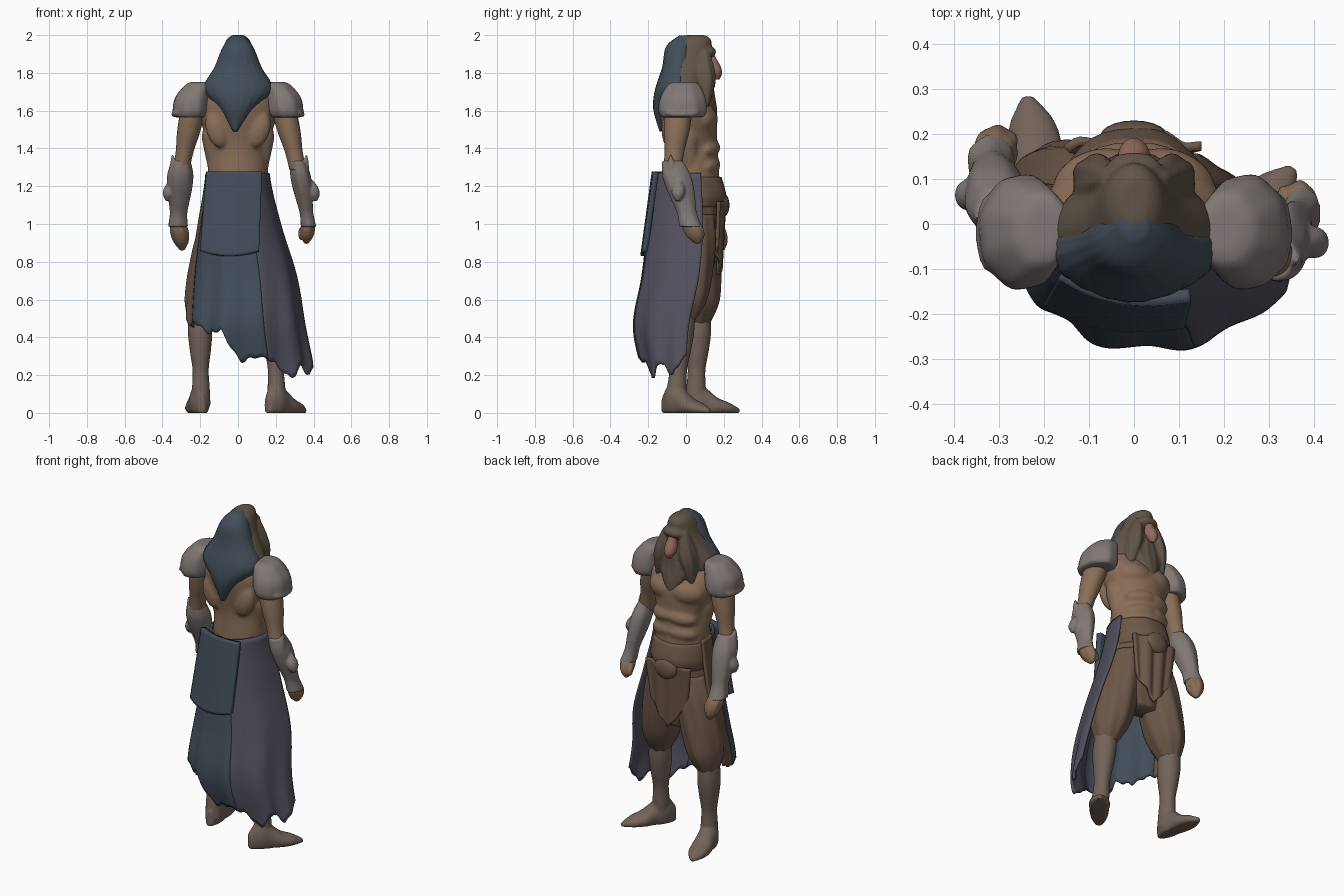
import bpy, bmesh, math
from mathutils import Matrix, Vector

if "Cube" in bpy.data.objects:
    bpy.data.objects.remove(bpy.data.objects["Cube"])


def mat(name, *c):
    m = bpy.data.materials.new(name)
    m.diffuse_color = (*c, 1)
    m.use_nodes = True
    m.node_tree.nodes["Principled BSDF"].inputs["Base Color"].default_value = m.diffuse_color
    return m


SLATE = mat("slate cloth", .055, .075, .10)
PURPLE = mat("purple cloth", .085, .08, .11)
BROWN = mat("brown cloth", .15, .095, .065)
SKIN = mat("skin", .25, .155, .095)
HAIR = mat("brown hair", .12, .09, .065)
NOSE = mat("ruddy skin", .30, .15, .11)
ARMOR = mat("worn grey armour", .22, .19, .18)
BOOT = mat("boot leather", .17, .125, .10)


def finish(name, bm, material):
    bmesh.ops.recalc_face_normals(bm, faces=bm.faces)
    me = bpy.data.meshes.new(name)
    bm.to_mesh(me)
    bm.free()
    for p in me.polygons:
        p.use_smooth = True
    ob = bpy.data.objects.new(name, me)
    bpy.context.collection.objects.link(ob)
    me.materials.append(material)
    return ob


def fuse(name, parts, voxel=.009, smooth=6):
    """Join parts and melt them into one sculpted skin."""
    bpy.context.view_layer.update()
    bpy.ops.object.select_all(action='DESELECT')
    for p in parts:
        p.select_set(True)
    bpy.context.view_layer.objects.active = parts[0]
    bpy.ops.object.join()
    ob = parts[0]
    ob.name = name
    r = ob.modifiers.new("melt", 'REMESH')
    r.mode, r.voxel_size, r.use_smooth_shade = 'VOXEL', voxel, True
    s = ob.modifiers.new("soften", 'SMOOTH')
    s.factor, s.iterations = .5, smooth


def smooth_at(R, t):
    """Catmull-Rom value of a list of vectors at t in 0..1."""
    x = t * (len(R) - 1)
    i = min(int(x), len(R) - 2)
    t = x - i
    a, b, c, d = R[max(i - 1, 0)], R[i], R[i + 1], R[min(i + 2, len(R) - 1)]
    return .5 * (2 * b + (c - a) * t + (2 * a - 5 * b + 4 * c - d) * t * t + (3 * b - a - 3 * c + d) * t ** 3)


def loft(name, rings, material, n=32, M=Matrix(), amp=0, k=9):
    """Skin smoothly interpolated elliptical rings (x, y, z, rx, ry)."""
    R = [Vector(r) for r in rings]
    steps = 5 * (len(R) - 1)
    bm = bmesh.new()
    loops = []
    for i in range(steps + 1):
        r = smooth_at(R, i / steps)
        loop = []
        for j in range(n):
            a = 2 * math.pi * j / n
            f = 1 + amp * math.cos(k * a + 9 * r[2])
            p = M @ Vector((r[0] + r[3] * f * math.cos(a), r[1] + r[4] * f * math.sin(a), r[2]))
            loop.append(bm.verts.new((p.x, p.y, max(p.z, 0))))
        loops.append(loop)
    for A, B in zip(loops, loops[1:]):
        for j in range(n):
            bm.faces.new((A[j], A[(j + 1) % n], B[(j + 1) % n], B[j]))
    bm.faces.new(loops[0])
    bm.faces.new(loops[-1])
    return finish(name, bm, material)


def body(name, rows, material, **kw):
    """Loft from rows of (z, half width, back y, front y)."""
    return loft(name, [(0, (b + f) / 2, z, w, (f - b) / 2) for z, w, b, f in rows], material, n=48, **kw)


def limb(name, a, b, radii, material, scale=1, **kw):
    """Straight limb from a to b with evenly spaced radii."""
    a, b, m = Vector(a), Vector(b), len(radii) - 1
    return loft(name, [(*a.lerp(b, i / m), r * scale, r * 1.1) for i, r in enumerate(radii)], material, **kw)


def blob(name, c, r, material, rot=(0, 0, 0)):
    bm = bmesh.new()
    bmesh.ops.create_uvsphere(bm, u_segments=20, v_segments=12, radius=1)
    ob = finish(name, bm, material)
    ob.location, ob.scale, ob.rotation_euler = c, r, rot
    return ob


def sheet(name, f, material, nu=30, nv=30, u0=0, u1=1, thick=.015):
    bm = bmesh.new()
    g = [[bm.verts.new(f(u0 + (u1 - u0) * i / nu, j / nv)) for j in range(nv + 1)] for i in range(nu + 1)]
    for i in range(nu):
        for j in range(nv):
            bm.faces.new((g[i][j], g[i + 1][j], g[i + 1][j + 1], g[i][j + 1]))
    s = finish(name, bm, material).modifiers.new("thickness", 'SOLIDIFY')
    s.thickness, s.offset = thick, 0


# torso, belt and trouser seat (the figure looks toward +y)
torso = [body("torso", [(1.1, .165, -.12, .18), (1.3, .16, -.11, .175), (1.42, .157, -.11, .165),
                        (1.58, .208, -.14, .16), (1.68, .18, -.135, .11), (1.77, .08, -.09, .09)], SKIN)]
body("belt", [(1.09, .17, -.13, .195), (1.15, .178, -.14, .215), (1.25, .165, -.13, .19)], BROWN, amp=.012, k=7)
blob("belt_buckle", (0, .195, 1.1), (.075, .035, .065), BROWN)
body("trouser_seat", [(1.15, .16, -.12, .18), (.92, .195, -.1, .17), (.79, .17, -.05, .15), (.72, .09, 0, .13)],
     BROWN, amp=.02, k=11)

# head, hood of hair, beard, nose
hair = [body("hair_hood", [(2, .03, .0, .1), (1.97, .064, -.05, .135), (1.87, .102, -.1, .125),
                           (1.73, .18, -.14, .11), (1.66, .165, -.155, .11), (1.61, .11, -.16, .09)], HAIR),
        body("beard", [(1.82, .05, .05, .14), (1.7, .1, .04, .15), (1.6, .06, .08, .165), (1.54, .015, .12, .16)],
             HAIR, amp=.05, k=12),
        blob("brow", (0, .125, 1.91), (.062, .035, .03), HAIR)]
loft("hair_back", [(0, 0, 1.998, .03, .035), (0, -.03, 1.94, .079, .075), (0, -.043, 1.83, .124, .083),
                   (0, -.06, 1.715, .182, .103), (-.005, -.088, 1.61, .095, .085), (-.015, -.115, 1.49, .012, .025)],
     SLATE, n=60, amp=.012, k=20)
blob("face", (0, .085, 1.84), (.05, .05, .07), SKIN)
limb("nose", (0, .125, 1.9), (0, .166, 1.765), (.02, .028, .035, .032, .01), NOSE)

# mirrored parts: muscles, hair locks, shoulder plates
for s in (-1, 1):
    torso += [blob("chest_muscle", (s * .085, .1, 1.555), (.1, .065, .07), SKIN, (.25, 0, -s * .35)),
              blob("shoulder_blade", (s * .11, -.09, 1.5), (.06, .04, .1), SKIN, (0, s * .3, 0)),
              limb("flank", (s * .13, .02, 1.3), (s * .14, .0, 1.55), (.03, .045, .055, .03), SKIN)]
    for z in (1.31, 1.4):
        torso.append(blob("belly_muscle", (s * .055, .127, z), (.095, .05, .045), SKIN, (0, s * .12, -s * .3)))
    hair.append(limb("hair_lock", (s * .055, .1, 1.92), (s * .115, .1, 1.6), (.02, .042, .05, .035, .012), HAIR,
                     amp=.08, k=6))
    fuse("shoulder_plate", [
        loft("plate", [(s * .2, -.01, 1.753, .04, .05), (s * .208, -.012, 1.738, .07, .085),
                       (s * .24, -.017, 1.67, .094, .12), (s * .25, -.018, 1.6, .096, .128),
                       (s * .255, -.018, 1.565, .084, .112)], ARMOR, n=36, amp=.02, k=8),
        blob("spur", (s * .32, -.02, 1.59), (.035, .09, .022), ARMOR, (0, s * .5, 0))], smooth=3)
fuse("bare_torso", torso, smooth=10)
fuse("brown_hair_and_beard", hair, smooth=4)


# arms: bare upper arm, flared bracer with spur, fist with thumb
def arm(side, s, shoulder, elbow, wrist, knuckles, slim):
    e, w, k = Vector(elbow), Vector(wrist), Vector(knuckles)
    limb(side + "_upper_arm", shoulder, e - Vector((0, 0, .05)), (.06, .065, .06, .047, .045), SKIN)
    fuse(side + "_bracer", [
        limb("sleeve", e, w, (.05, .068, .067, .057, .047, .054), ARMOR, slim, amp=.025, k=6),
        limb("ridge", e.lerp(w, .45) + Vector((s * .045, -.01, .05)), e.lerp(w, .5) + Vector((s * .065, -.02, -.04)),
             (.012, .03, .03, .008), ARMOR),
        limb("elbow_point", e + Vector((s * .045, -.01, .03)), e + Vector((s * .03, 0, -.08)), (.006, .02, .03), ARMOR)],
        voxel=.007, smooth=3)
    fuse(side + "_hand", [
        limb("fist", w + Vector((0, 0, .03)), k, (.034, .048, .048, .037, .012), SKIN, slim, amp=.04, k=7),
        blob("thumb", w.lerp(k, .4) + Vector((-s * .035, .025, 0)), (.016, .019, .037), SKIN, (.3, 0, 0))],
        voxel=.006, smooth=3)


arm("left", -1, (-.225, -.015, 1.67), (-.302, .025, 1.335), (-.318, .14, .985), (-.295, .19, .86), 1)
arm("right", 1, (.228, -.03, 1.67), (.318, -.072, 1.335), (.374, .025, .985), (.362, .062, .895), .78)


# legs: baggy trouser, shin, pointed foot
def leg(side, hip, knee, ankle, heel, toe):
    limb(side + "_trouser", hip, knee, (.09, .11, .115, .113, .1, .05), BROWN, n=48, amp=.03, k=8)
    h, t, up = Vector((*heel, 0)), Vector((*toe, 0)), Vector((0, 0, 1))
    d = (t - h).normalized()
    M = Matrix.Translation(h) @ Matrix((up.cross(d), up, d)).transposed().to_4x4()
    widths, heights = (.02, .052, .054, .06, .05, .012), (.09, .165, .13, .08, .055, .022)
    fuse(side + "_boot", [
        limb("shin", Vector(knee) + Vector((0, 0, .05)), ankle, (.06, .064, .055, .043, .047, .05), BOOT),
        loft("foot", [(0, v * .4, i / 5 * (t - h).length, w, v * .6)
                      for i, (w, v) in enumerate(zip(widths, heights))], BOOT, M=M)], voxel=.008, smooth=4)


leg("left", (-.09, .05, 1.05), (-.202, .065, .46), (-.195, .05, .04), (-.19, -.01), (-.238, .285))
leg("right", (.09, .05, 1.05), (.19, -.02, .47), (.207, -.055, .04), (.155, -.12), (.355, .125))

# long ragged cloak round the back and sides: (left x, right x, back y, edge y) evenly from waist to hem
SIDES = [Vector(r) for r in ((-.165, .16, -.155, .08), (-.205, .22, -.195, .09),
                             (-.245, .3, -.23, .07), (-.265, .345, -.272, .015), (-.27, .395, -.22, 0))]
HEM = (.5, .45, .48, .42, .44, .27, .3, .27, .18, .27, .2, .3)


def cloak(u, v):
    x = u * (len(HEM) - 1)
    i = min(int(x), len(HEM) - 2)
    hem = HEM[i] + (HEM[i + 1] - HEM[i]) * (x - i) + .008 * math.sin(90 * u)
    z = 1.27 + (hem - 1.27) * v
    xl, xr, yb, yf = smooth_at(SIDES, min(1, (1.27 - z) / 1.08))
    c, s = -math.cos(math.pi * u), max(0, math.sin(math.pi * u)) ** .85
    f = 1 + .045 * v * v * math.sin(32 * u + 2 * v)
    return Vector(((xl + xr) / 2 + (xr - xl) / 2 * c * min(f, 1.02), yf + (yb - yf) * s * f, z))


for nm, u0, u1, m in (("cloak_left_edge", 0, .12, BROWN), ("cloak_back", .12, .6, SLATE),
                      ("cloak_right_side", .6, 1, PURPLE)):
    sheet(nm, cloak, m, nu=int(90 * (u1 - u0)) + 4, nv=36, u0=u0, u1=u1)


# short back flap and front loincloth
def back_flap(u, v):
    edge = (2 * u - 1) ** 2
    lean = .05 * (1 - u) ** 3
    return Vector((-.16 - .035 * v + u * (.285 + .02 * v), -.17 - .06 * v + lean + .012 * edge,
                   1.275 - v * (.445 - .025 * edge)))


def front_flap(u, v):
    x = (u - .5) * (.3 - .06 * v)
    return Vector((x, .197 - .02 * v - 1.4 * x * x + .008 * math.sin(20 * u), 1.12 - v * (.39 - .15 * abs(2 * u - 1))))


sheet("back_flap", back_flap, SLATE, thick=.03)
sheet("front_loincloth", front_flap, BROWN, thick=.02)
